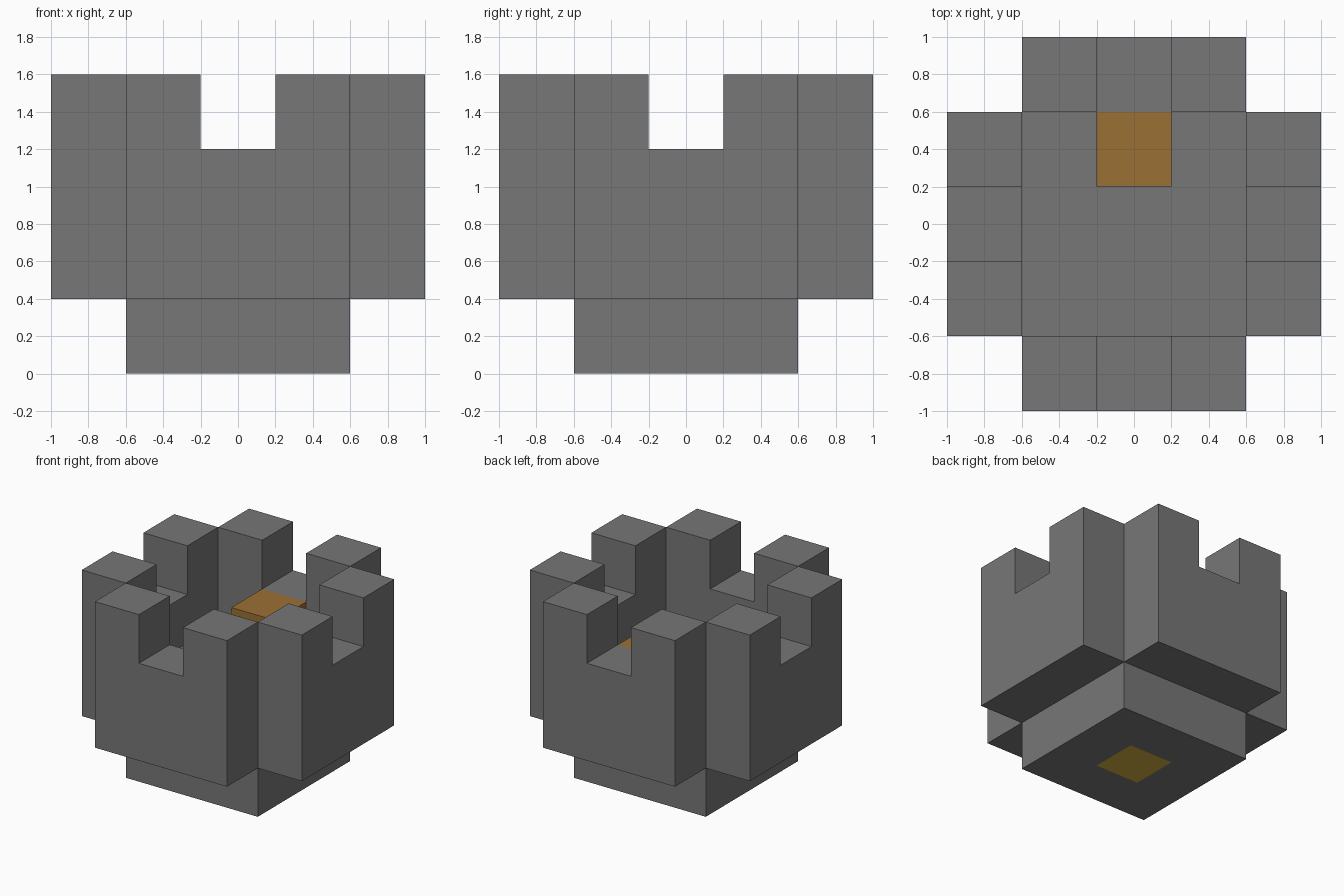
import bpy
import bmesh
import math
from mathutils import Matrix, Vector

if "Cube" in bpy.data.objects:
    bpy.data.objects.remove(bpy.data.objects["Cube"], do_unlink=True)

U = 0.4  # block module


def material(name, rgb):
    mat = bpy.data.materials.new(name)
    mat.use_nodes = True
    mat.diffuse_color = (*rgb, 1)
    mat.node_tree.nodes["Principled BSDF"].inputs["Base Color"].default_value = (*rgb, 1)
    return mat


stone = material("grey_stone", (0.184, 0.184, 0.184))
wood = material("brown_wood", (0.33, 0.162, 0.034))
gold = material("golden_yellow", (0.68, 0.43, 0.05))


def finish(name, bm, *mats):
    bmesh.ops.recalc_face_normals(bm, faces=bm.faces)
    mesh = bpy.data.meshes.new(name)
    bm.to_mesh(mesh)
    bm.free()
    for mat in mats:
        mesh.materials.append(mat)
    obj = bpy.data.objects.new(name, mesh)
    bpy.context.collection.objects.link(obj)
    return obj


def box(size, center):
    bm = bmesh.new()
    bmesh.ops.create_cube(bm, size=1)
    bmesh.ops.scale(bm, vec=size, verts=bm.verts)
    bmesh.ops.translate(bm, vec=center, verts=bm.verts)
    return bm


# Core: foundation and floor, with a one-module golden hatch inset underneath
bm = box((3 * U, 3 * U, 2 * U), (0, 0, U))
bm.normal_update()
hatch = min(bm.faces, key=lambda f: f.calc_center_median().z)
bmesh.ops.inset_region(bm, faces=[hatch], thickness=U, use_even_offset=True)
hatch.material_index = 1
finish("tower_core", bm, stone, gold)

# Parapet walls: one notched profile, extruded and turned to each side
profile = [(-1.5, 1), (1.5, 1), (1.5, 4), (0.5, 4),
           (0.5, 3), (-0.5, 3), (-0.5, 4), (-1.5, 4)]
for i, side in enumerate(("front", "left", "back", "right")):
    bm = bmesh.new()
    face = bm.faces.new([bm.verts.new((x * U, -2.5 * U, z * U)) for x, z in profile])
    out = bmesh.ops.extrude_face_region(bm, geom=[face], use_keep_orig=True)
    moved = [v for v in out["geom"] if isinstance(v, bmesh.types.BMVert)]
    bmesh.ops.translate(bm, vec=Vector((0, U, 0)), verts=moved)
    bmesh.ops.rotate(bm, verts=bm.verts, matrix=Matrix.Rotation(i * math.pi / 2, 3, "Z"))
    finish(side + "_parapet", bm, stone)

# Wooden block on the floor against the back wall
finish("wooden_block", box((U, U, U), (0, U, 2.5 * U)), wood)
